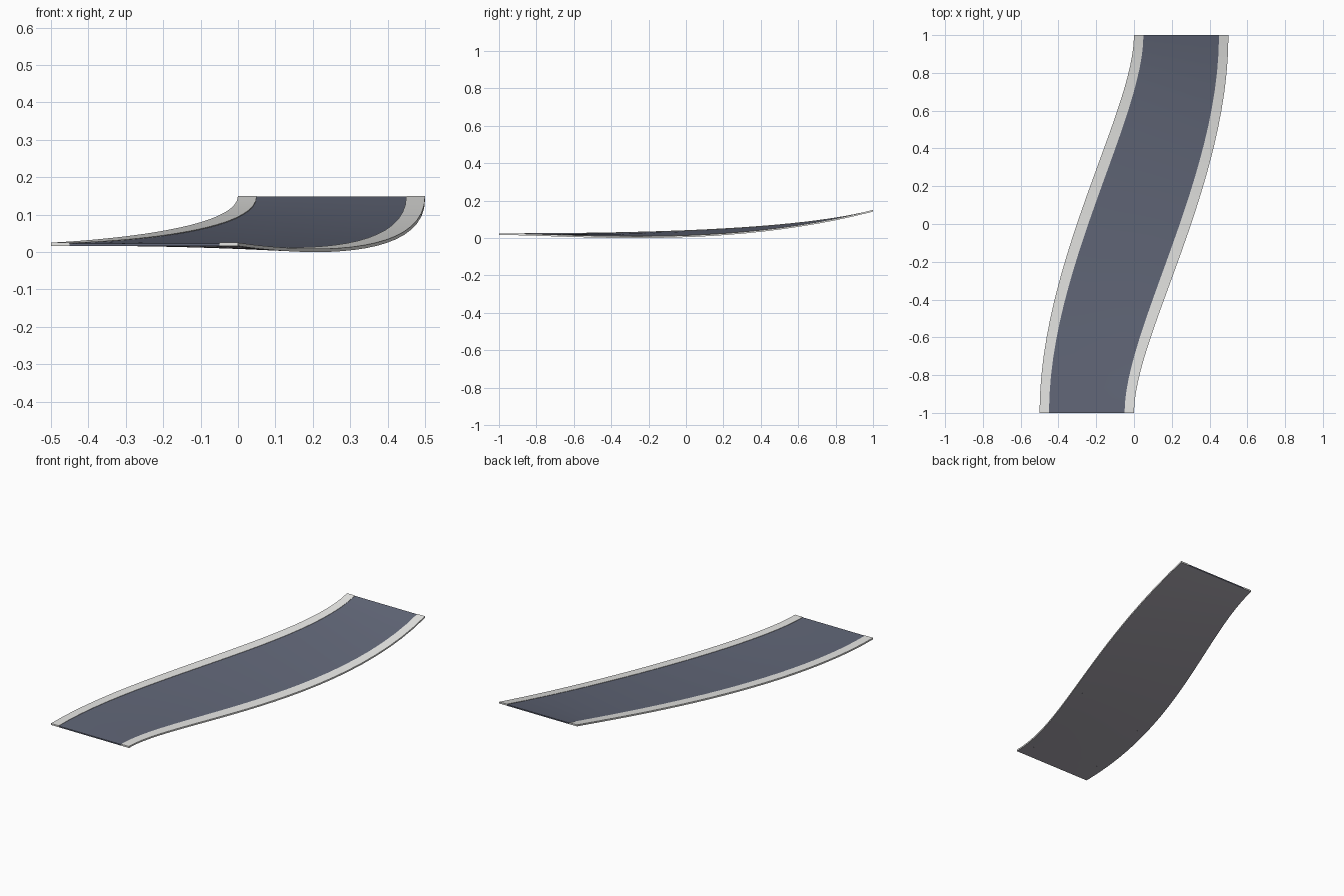
import bpy, bmesh, math

if "Cube" in bpy.data.objects:
    bpy.data.objects.remove(bpy.data.objects["Cube"])

STEPS = 24          # cross-sections along the road
THICK = 0.009       # slab thickness
SLOPE = 0.26        # steepness of the ramp at the top end


def material(name, rgb):
    m = bpy.data.materials.new(name)
    m.diffuse_color = (*rgb, 1)
    m.use_nodes = True
    m.node_tree.nodes["Principled BSDF"].inputs["Base Color"].default_value = m.diffuse_color
    return m


ASPHALT = material("blue grey asphalt", (0.122, 0.137, 0.19))
CURB = material("light grey curb", (0.82, 0.82, 0.80))
UNDER = material("grey underside", (0.42, 0.40, 0.45))


def bezier(a, b, c, d, t):
    s = 1 - t
    return a * s ** 3 + 3 * b * s * s * t + 3 * c * s * t * t + d * t ** 3


def road_point(t, offset, height):
    """S-curve whose bend handles are longer on the outside of each bend."""
    near = 0.6 - 0.8 * offset
    far = 0.6 + 0.8 * offset
    x = offset + bezier(-0.25, -0.25, 0.25, 0.25, t)
    y = bezier(-1, -1 + near, 1 - far, 1, t)
    z = bezier(0.025, 0.025, 0.15 - SLOPE * far, 0.15, t)
    return x, y, z + height


def sweep(name, profile, mat, capped=False):
    """Sweep an (offset, height) profile along the road, optionally closing its ends."""
    bm = bmesh.new()
    rows = [[bm.verts.new(road_point(i / STEPS, o, h)) for o, h in profile]
            for i in range(STEPS + 1)]
    for r0, r1 in zip(rows, rows[1:]):
        for j in range(len(profile) - 1):
            bm.faces.new((r0[j], r0[j + 1], r1[j + 1], r1[j]))
    if capped:
        bm.faces.new(rows[0][::-1])
        bm.faces.new(rows[-1])
    me = bpy.data.meshes.new(name)
    bm.to_mesh(me)
    bm.free()
    me.materials.append(mat)
    ob = bpy.data.objects.new(name, me)
    bpy.context.collection.objects.link(ob)
    bpy.context.view_layer.objects.active = ob
    ob.select_set(True)
    bpy.ops.object.shade_smooth_by_angle(angle=math.radians(30))
    ob.select_set(False)
    return ob


# driving surface, slightly below the curbs, with its two end faces
deck = [(-0.2 + 0.1 * i, -0.002) for i in range(5)]
sweep("road_surface", [(-0.2, -THICK)] + deck + [(0.2, -THICK)], ASPHALT, True)

# curb strips with outer sides and end faces
sweep("left_curb", [(-0.25, -THICK), (-0.25, 0), (-0.2, 0), (-0.2, -THICK)], CURB, True)
sweep("right_curb", [(0.2, -THICK), (0.2, 0), (0.25, 0), (0.25, -THICK)], CURB, True)

# underside of the slab
sweep("underside", [(0.25 - 0.1 * i, -THICK) for i in range(6)], UNDER)

# rest the lowest point on z = 0
objs = list(bpy.context.collection.objects)
low = min(v.co.z for o in objs for v in o.data.vertices)
for o in objs:
    for v in o.data.vertices:
        v.co.z -= low
